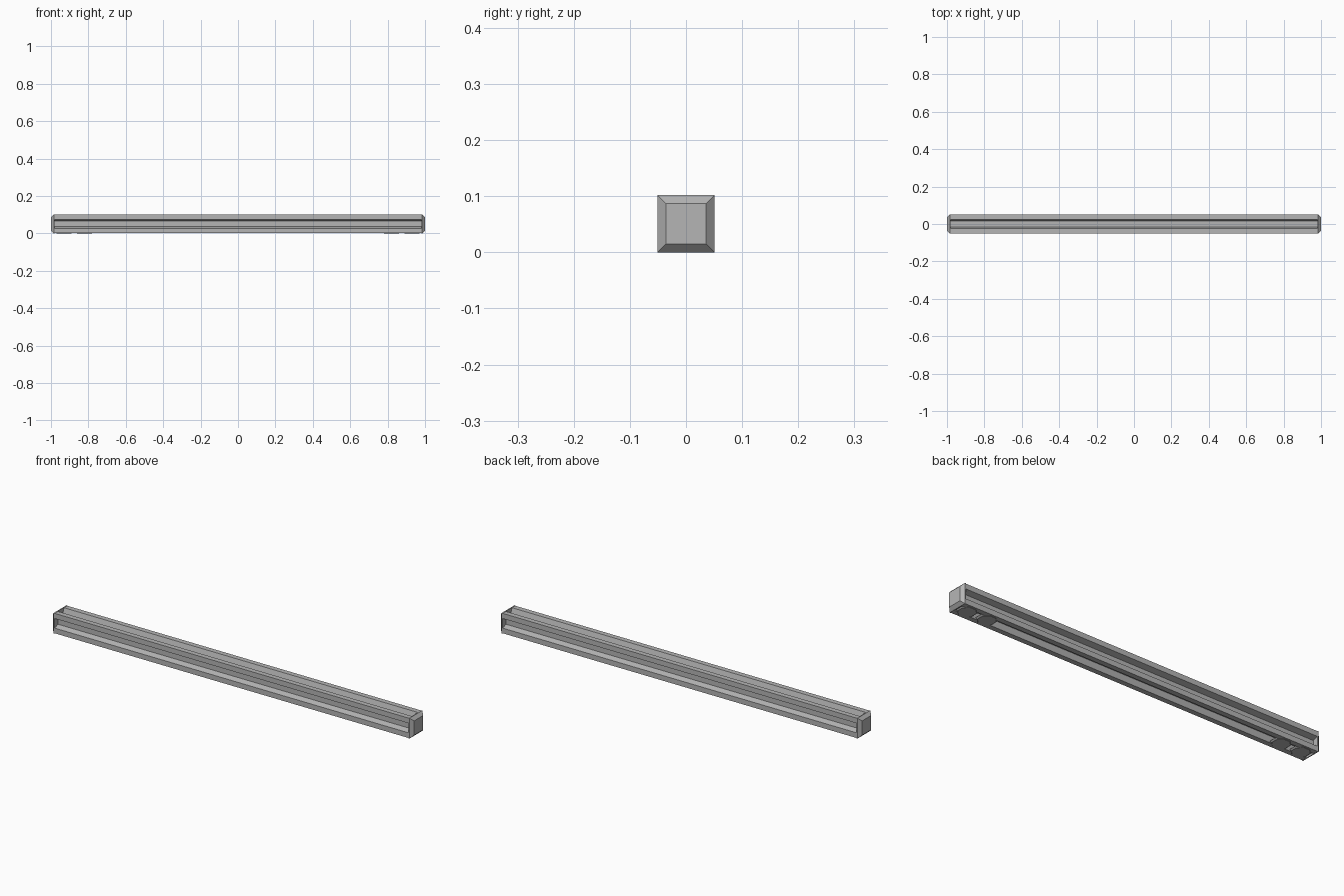
import bpy, bmesh, math
from mathutils import Matrix, Vector

if "Cube" in bpy.data.objects:
    bpy.data.objects.remove(bpy.data.objects["Cube"], do_unlink=True)

HALF = 0.051       # half the width of the square end caps
RAIL = 0.0498      # half the width of the grooved beam
CAP_IN = 0.98      # where the caps meet the beam
BEVEL = 0.0152

grey = bpy.data.materials.new("metal_grey")
grey.use_nodes = True
colour = (0.46, 0.46, 0.46, 1)
grey.diffuse_color = colour
grey.node_tree.nodes["Principled BSDF"].inputs["Base Color"].default_value = colour


def finish(bm, name):
    bmesh.ops.recalc_face_normals(bm, faces=bm.faces[:])
    mesh = bpy.data.meshes.new(name)
    bm.to_mesh(mesh)
    bm.free()
    mesh.materials.append(grey)
    obj = bpy.data.objects.new(name, mesh)
    bpy.context.collection.objects.link(obj)
    return obj


# Beam: one grooved side turned four times, then extruded along x
side = [(-RAIL, RAIL), (-0.024, RAIL), (-0.015, 0.023), (0.015, 0.023), (0.024, RAIL)]
bm = bmesh.new()
ring = []
for turn in range(4):
    spin = Matrix.Rotation(-turn * math.pi / 2, 3, "X")
    for across, out in side:
        point = spin @ Vector((0, across, out))
        ring.append(bm.verts.new(point + Vector((-CAP_IN, 0, HALF))))
face = bm.faces.new(ring)
bmesh.ops.triangulate(bm, faces=[face])
grown = bmesh.ops.extrude_face_region(bm, geom=bm.faces[:], use_keep_orig=True)
moved = [v for v in grown["geom"] if isinstance(v, bmesh.types.BMVert)]
bmesh.ops.translate(bm, vec=(2 * CAP_IN, 0, 0), verts=moved)
finish(bm, "grooved_beam")

for end, label in ((1, "left"), (-1, "right")):
    # End cap: square block with a bevelled outer face
    bm = bmesh.new()
    size = Matrix.Diagonal((1 - CAP_IN, 2 * HALF, 2 * HALF, 1))
    place = Matrix.Translation((end * (1 + CAP_IN) / 2, 0, HALF))
    bmesh.ops.create_cube(bm, size=1, matrix=place @ size)
    outer = [e for e in bm.edges if all(abs(v.co.x) > 0.999 for v in e.verts)]
    bmesh.ops.bevel(bm, geom=outer, offset=BEVEL, segments=1, affect="EDGES")
    finish(bm, label + "_end_cap")

    # Low eight-sided mounting pads under the beam
    for number, x in enumerate((0.93, 0.82)):
        bm = bmesh.new()
        bmesh.ops.create_cone(
            bm, cap_ends=True, segments=8, radius1=0.042, radius2=0.05, depth=0.006,
            matrix=Matrix.Translation((end * x, 0, 0.003))
            @ Matrix.Rotation(math.pi / 8, 4, "Z"))
        finish(bm, f"{label}_mounting_pad_{number + 1}")
